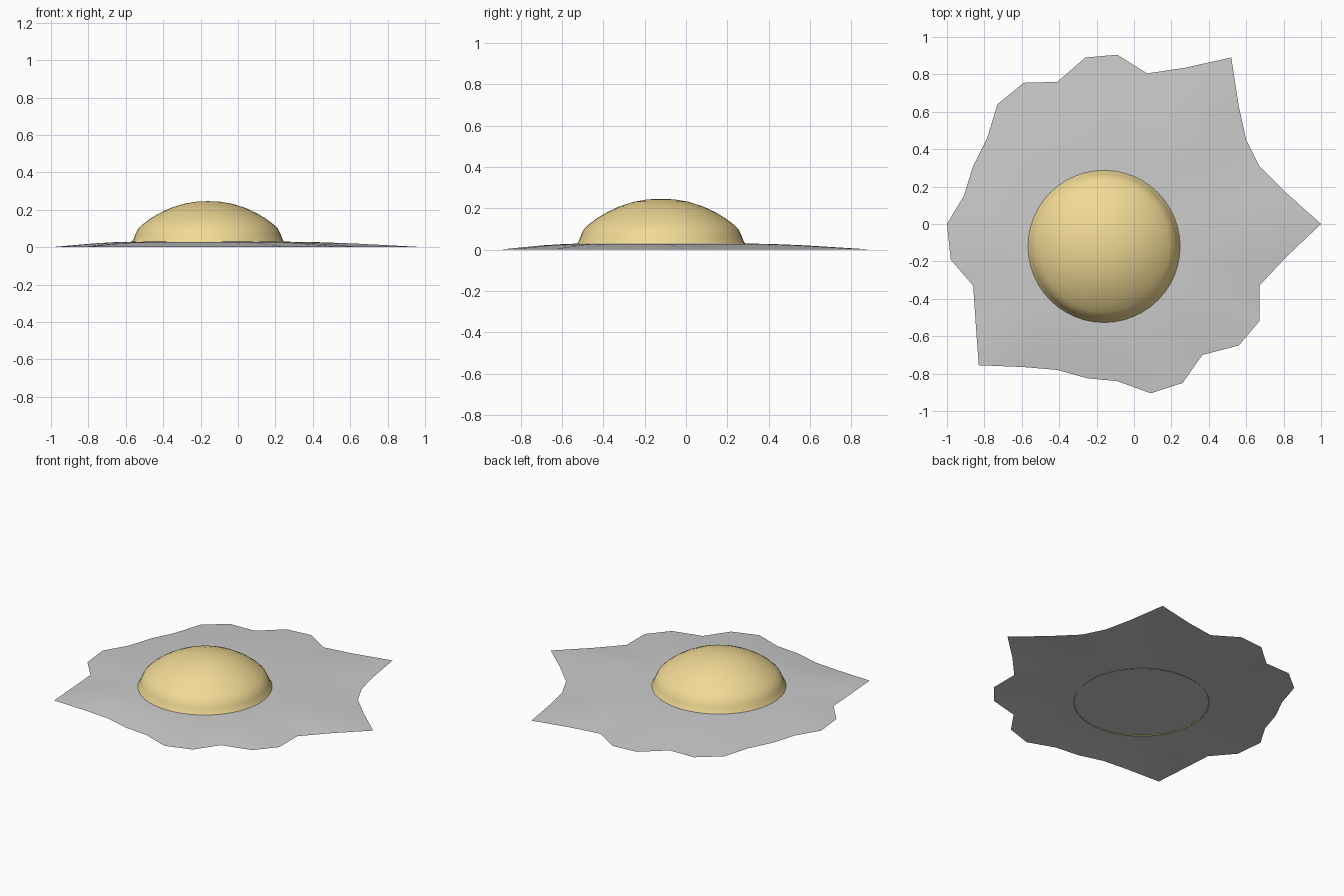
import bpy, bmesh, math

if "Cube" in bpy.data.objects:
    bpy.data.objects.remove(bpy.data.objects["Cube"])

CX, CY = -0.16, -0.12   # yolk centre


def make_object(name, bm, angle):
    bmesh.ops.recalc_face_normals(bm, faces=bm.faces)
    # open sheets and domes should face upwards
    if sum(f.normal.z * f.calc_area() for f in bm.faces) < 0:
        bmesh.ops.reverse_faces(bm, faces=bm.faces)
    me = bpy.data.meshes.new(name)
    bm.to_mesh(me)
    bm.free()
    ob = bpy.data.objects.new(name, me)
    bpy.context.collection.objects.link(ob)
    bpy.context.view_layer.objects.active = ob
    ob.select_set(True)
    bpy.ops.object.shade_smooth_by_angle(angle=math.radians(angle))
    ob.select_set(False)
    return ob


def skin(bm, rings, tip):
    # bridge equal rings of points, then close to a central tip
    loops = [[bm.verts.new(p) for p in r] for r in rings]
    n = len(loops[0])
    for a, b in zip(loops, loops[1:]):
        for i in range(n):
            j = (i + 1) % n
            bm.faces.new((a[i], a[j], b[j], b[i]))
    t = bm.verts.new(tip)
    for i in range(n):
        bm.faces.new((loops[-1][i], loops[-1][(i + 1) % n], t))


def circle(r, z, n):
    return [(CX + r * math.cos(2 * math.pi * i / n),
             CY + r * math.sin(2 * math.pi * i / n), z) for i in range(n)]


# egg white: ragged 32-point edge rising gently to the yolk
edge = [(1, 0), (.81, .17), (.67, .31), (.60, .45), (.56, .63), (.52, .89),
        (.27, .835), (.07, .805), (-.09, .905), (-.26, .89), (-.41, .76),
        (-.59, .755), (-.73, .64), (-.785, .46), (-.86, .31), (-.91, .15),
        (-1, 0), (-.98, -.19), (-.86, -.33), (-.845, -.55), (-.83, -.755),
        (-.59, -.765), (-.41, -.78), (-.25, -.825), (-.09, -.84), (.09, -.905),
        (.26, -.85), (.365, -.70), (.56, -.65), (.67, -.52), (.67, -.33),
        (.81, -.18)]
inner = circle(0.37, 0.03, len(edge))
rings = []
for k in range(5):
    t = k / 4
    z = 0.03 * math.sin(t * math.pi / 2) ** 1.1
    rings.append([(e[0] + (p[0] - e[0]) * t, e[1] + (p[1] - e[1]) * t, z)
                  for e, p in zip(edge, inner)])
bm = bmesh.new()
skin(bm, rings, (CX, CY, 0.032))
make_object("egg_white", bm, 60)

# yolk: flattened dome with a small flared lip at the base
profile = [(0.41, 0.024), (0.397, 0.045), (0.388, 0.07), (0.374, 0.098),
           (0.35, 0.122), (0.31, 0.152), (0.26, 0.182), (0.20, 0.21),
           (0.13, 0.232), (0.065, 0.243)]
bm = bmesh.new()
skin(bm, [circle(r, z, 48) for r, z in profile], (CX, CY, 0.246))
yolk = make_object("yolk", bm, 60)
mat = bpy.data.materials.new("yolk_yellow")
mat.diffuse_color = (0.88, 0.70, 0.30, 1)
mat.use_nodes = True
mat.node_tree.nodes["Principled BSDF"].inputs["Base Color"].default_value = mat.diffuse_color
yolk.data.materials.append(mat)
